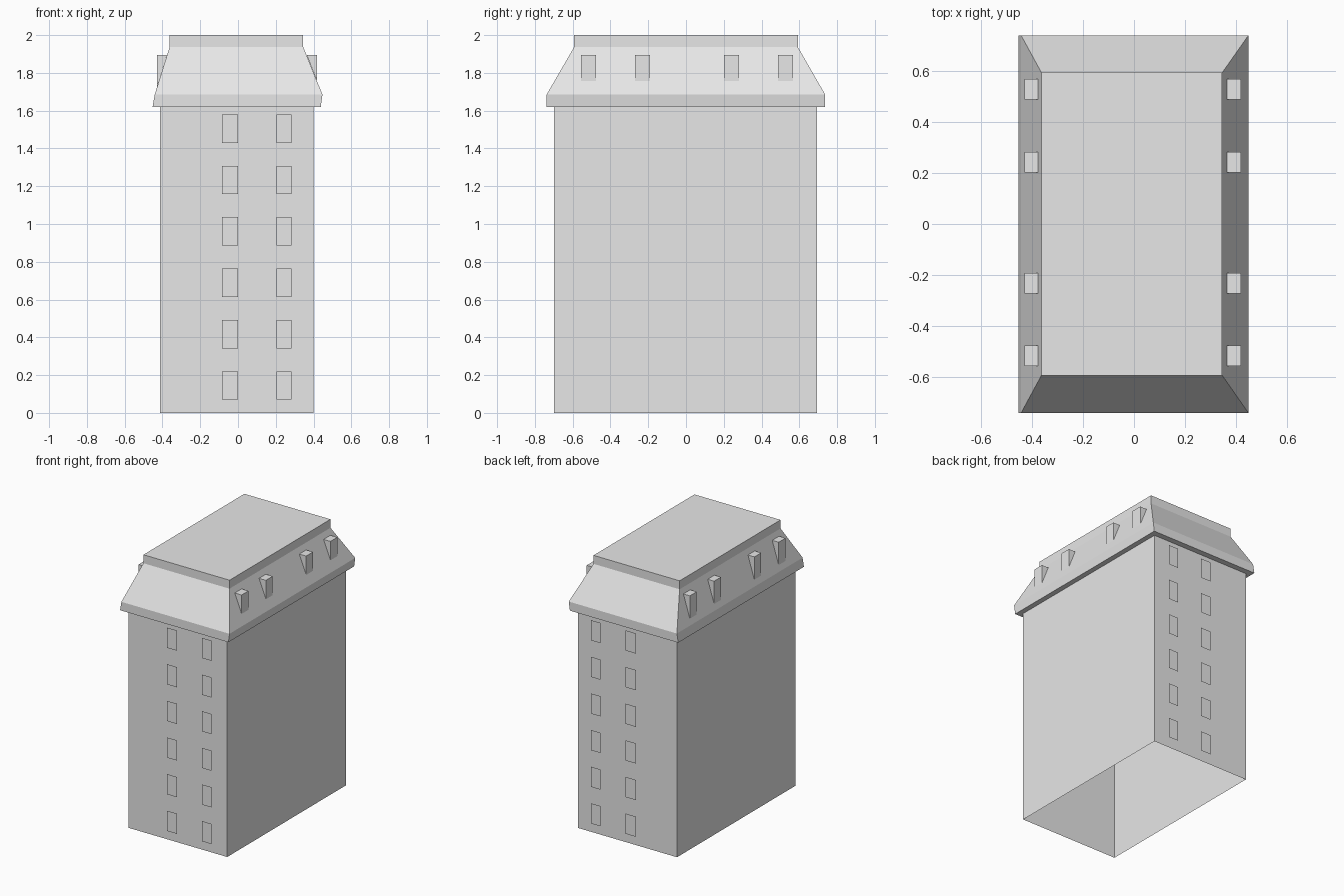
import bpy
import bmesh

cube = bpy.data.objects.get("Cube")
if cube:
    bpy.data.objects.remove(cube, do_unlink=True)

grey = bpy.data.materials.new("plain grey")
grey.use_nodes = True
colour = (0.8, 0.8, 0.8, 1)
grey.diffuse_color = colour
grey.node_tree.nodes["Principled BSDF"].inputs["Base Color"].default_value = colour


def finish(name, bm):
    """Turn a bmesh into a flat shaded grey object."""
    mesh = bpy.data.meshes.new(name)
    bm.to_mesh(mesh)
    bm.free()
    mesh.materials.append(grey)
    obj = bpy.data.objects.new(name, mesh)
    bpy.context.collection.objects.link(obj)
    return obj


def ring(bm, x0, x1, y0, y1, z):
    corners = ((x0, y0), (x1, y0), (x1, y1), (x0, y1))
    return [bm.verts.new((x, y, z)) for x, y in corners]


def loft(name, sections, cap):
    """Stack rectangles into a shell; the base stays open."""
    bm = bmesh.new()
    rings = [ring(bm, *s) for s in sections]
    for low, high in zip(rings, rings[1:]):
        for i in range(4):
            j = (i + 1) % 4
            bm.faces.new((low[i], low[j], high[j], high[i]))
    if cap:
        bm.faces.new(rings[-1])
    return finish(name, bm)


# Hollow tower body, open underneath
WALL = (-0.412, 0.4, -0.698, 0.694)
EAVES = 1.62
loft("walls", [(*WALL, 0), (*WALL, EAVES)], cap=False)

# Mansard roof: soffit, lip, slope, parapet and flat top
TOP = (-0.362, 0.345, -0.592, 0.592)
loft("mansard_roof", [
    (*WALL, EAVES),
    (-0.452, 0.438, -0.738, 0.737, EAVES),
    (-0.441, 0.447, -0.738, 0.737, 1.685),
    (*TOP, 1.937),
    (*TOP, 2.0),
], cap=True)

# Two columns of windows just proud of the front and back walls
for side, y in (("front", -0.713), ("back", 0.709)):
    bm = bmesh.new()
    for row in range(6):
        z = 0.07 + row * 0.272
        for x0, x1 in ((-0.086, 0), (0.204, 0.282)):
            quad = [(x0, z), (x1, z), (x1, z + 0.15), (x0, z + 0.15)]
            if side == "back":
                quad.reverse()
            bm.faces.new([bm.verts.new((x, y, h)) for x, h in quad])
    finish(side + "_windows", bm)

# Wedge dormers along both long slopes
for side, inner, outer, foot in (("left", 0.363, 0.419, 1.756),
                                 ("right", -0.375, -0.428, 1.727)):
    bm = bmesh.new()
    for y in (-0.516, -0.231, 0.241, 0.526):
        profile = ((inner, 1.896), (outer, 1.896), (outer, foot))
        near, far = ([bm.verts.new((x, y + d, z)) for x, z in profile]
                     for d in (-0.04, 0.04))
        bm.faces.new(near)
        bm.faces.new(far[::-1])
        for i in range(3):
            j = (i + 1) % 3
            bm.faces.new((near[j], near[i], far[i], far[j]))
    bmesh.ops.recalc_face_normals(bm, faces=bm.faces)
    finish(side + "_dormers", bm)
